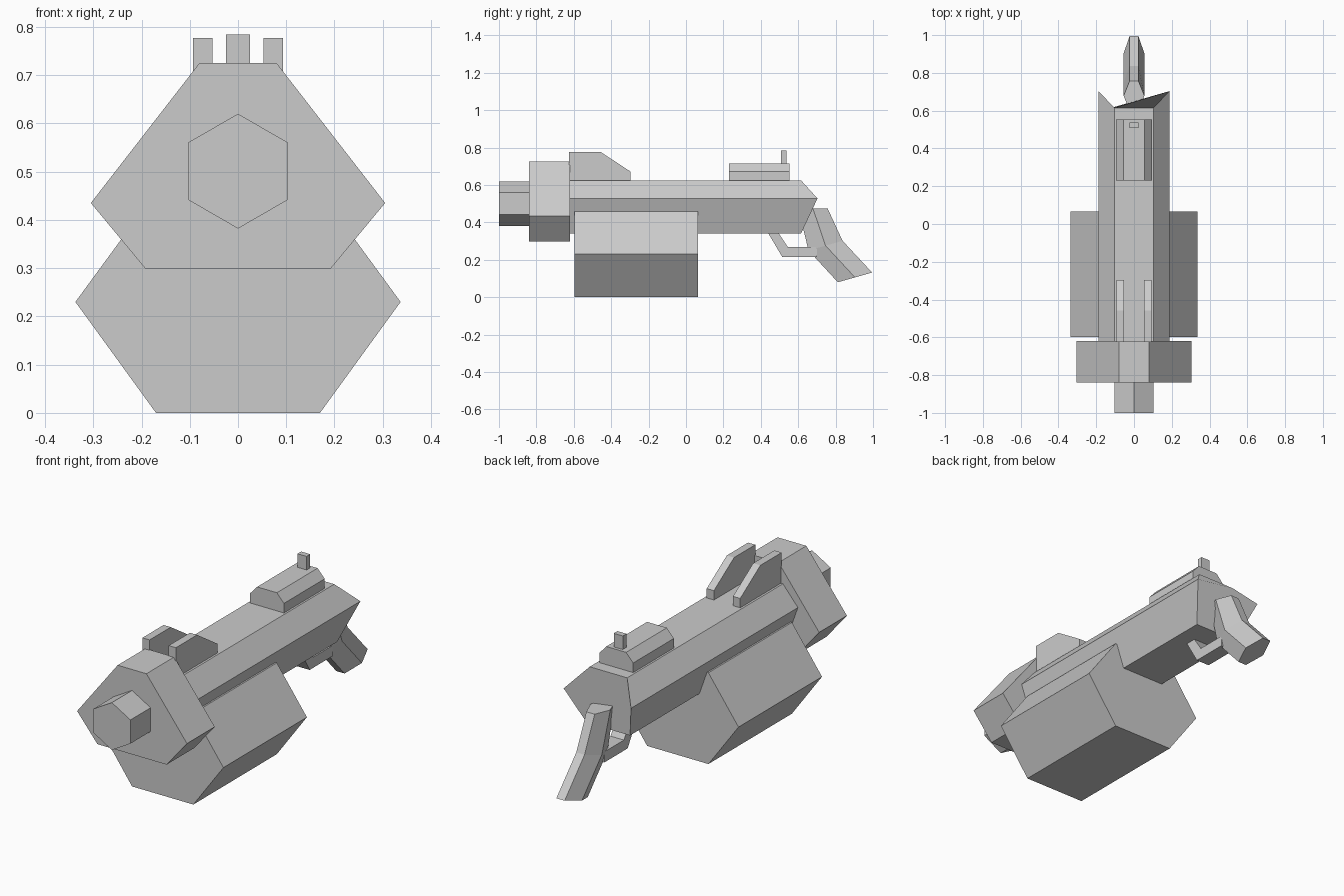
import bpy, bmesh, math

if "Cube" in bpy.data.objects:
    bpy.data.objects.remove(bpy.data.objects["Cube"])


def loft(name, rings):
    """Skin a list of equal-length vertex rings and cap both ends."""
    bm = bmesh.new()
    vs = [[bm.verts.new(p) for p in ring] for ring in rings]
    n = len(vs[0])
    for a, b in zip(vs, vs[1:]):
        for i in range(n):
            j = (i + 1) % n
            bm.faces.new((a[i], a[j], b[j], b[i]))
    bm.faces.new(vs[0])
    bm.faces.new(vs[-1])
    bmesh.ops.recalc_face_normals(bm, faces=bm.faces)
    mesh = bpy.data.meshes.new(name)
    bm.to_mesh(mesh)
    bm.free()
    obj = bpy.data.objects.new(name, mesh)
    bpy.context.collection.objects.link(obj)
    return obj


def mirrored(half):
    """Complete a right-hand (x, z) profile with its left half."""
    return half + [(-x, z) for x, z in reversed(half)]


def prism_y(name, profile, y0, y1):
    return loft(name, [[(x, y, z) for x, z in profile] for y in (y0, y1)])


def prism_x(name, profile, x0, x1):
    return loft(name, [[(x, y, z) for y, z in profile] for x in (x0, x1)])


# Hexagonal muzzle
muzzle = [(0.119 * math.sin(i * math.pi / 3), 0.501 + 0.119 * math.cos(i * math.pi / 3))
          for i in range(6)]
prism_y("muzzle", muzzle, -1.0, -0.83)

# Large faceted collar and the drum below
prism_y("front_collar", mirrored([(0.08, 0.725), (0.305, 0.435), (0.192, 0.299)]), -0.84, -0.62)
prism_y("drum", mirrored([(0.17, 0.458), (0.337, 0.23), (0.17, 0.0)]), -0.597, 0.065)

# Receiver with its pointed rear end
section = mirrored([(0.104, 0.625), (0.187, 0.528), (0.12, 0.34)])
rear_y = [0.615, 0.703, 0.615, 0.615, 0.703, 0.615]
loft("receiver", [[(x, -0.63, z) for x, z in section],
                  [(x, y, z) for (x, z), y in zip(section, rear_y)]])

# Rear sight base and post
prism_y("sight_base", mirrored([(0.055, 0.716), (0.094, 0.673), (0.094, 0.615)]), 0.23, 0.553)
prism_y("sight_post", mirrored([(0.025, 0.784), (0.025, 0.70)]), 0.508, 0.537)

# Pair of front fins
fin = [(-0.625, 0.777), (-0.457, 0.777), (-0.297, 0.672), (-0.297, 0.615), (-0.625, 0.615)]
for side, label in ((1, "right"), (-1, "left")):
    prism_x("fin_" + label, fin, side * 0.053, side * 0.093)

# Bent six-sided grip: each station is a front point and a back point (y, z)
stations = [((0.60, 0.475), (0.757, 0.475)),
            ((0.655, 0.25), (0.837, 0.302)),
            ((0.812, 0.08), (0.995, 0.132))]
rings = []
for (fy, fz), (by, bz) in stations:
    my, mz = (fy + by) / 2, (fz + bz) / 2
    rings.append([(-0.023, fy, fz), (0.023, fy, fz), (0.055, my, mz),
                  (0.023, by, bz), (-0.023, by, bz), (-0.055, my, mz)])
loft("grip", rings)

# Trigger guard strap
guard = [((0.435, 0.35), (0.49, 0.35)), ((0.515, 0.215), (0.545, 0.268)),
         ((0.70, 0.215), (0.70, 0.268))]
w = 0.037
loft("trigger_guard", [[(-w, *o), (w, *o), (w, *i), (-w, *i)] for o, i in guard])
